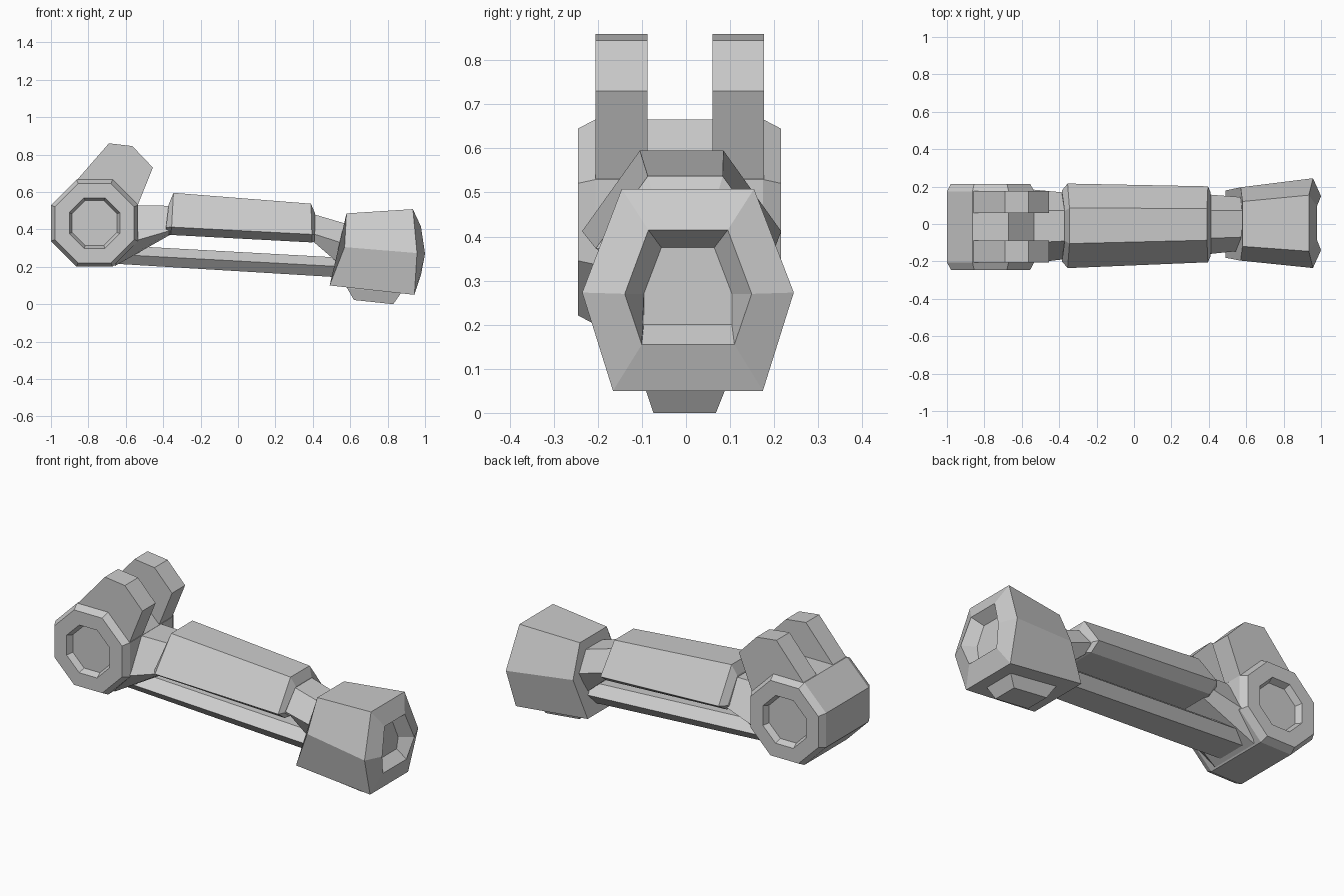
import bpy, bmesh, math


def drift(x):
    # the whole arm is very slightly yawed about the vertical axis
    return -0.006 + 0.011 * x


def loft(name, rings):
    """Skin a list of equal-sized rings and cap both ends."""
    bm = bmesh.new()
    rows = [[bm.verts.new(p) for p in r] for r in rings]
    n = len(rows[0])
    for a, b in zip(rows, rows[1:]):
        for i in range(n):
            j = (i + 1) % n
            bm.faces.new((a[i], a[j], b[j], b[i]))
    bm.faces.new(rows[0])
    bm.faces.new(rows[-1])
    bmesh.ops.recalc_face_normals(bm, faces=bm.faces)
    me = bpy.data.meshes.new(name)
    bm.to_mesh(me)
    bm.free()
    ob = bpy.data.objects.new(name, me)
    bpy.context.collection.objects.link(ob)
    return ob


def section(*levels):
    """Symmetric cross-section from (x, half width, z) levels, top to bottom."""
    right = [(x, drift(x) + w, z) for x, w, z in levels]
    left = [(x, drift(x) - w, z) for x, w, z in levels]
    return right + left[::-1]


# Joint hub: octagonal drum with chamfered rims and recessed ends
HX, HZ, HY = -0.767, 0.433, -0.015


def octagon(y, apothem):
    r = apothem / math.cos(math.pi / 8)
    return [(HX + r * math.cos(math.pi / 8 + k * math.pi / 4), HY + y,
             HZ + r * math.sin(math.pi / 8 + k * math.pi / 4)) for k in range(8)]


steps = [(0.195, 0.12), (0.23, 0.135), (0.23, 0.212), (0.19, 0.233)]
loft("joint_hub", [octagon(-y, a) for y, a in steps]
     + [octagon(y, a) for y, a in reversed(steps)])

# Pair of hinge prongs rising from the hub
prong = [(-0.86, 0.665), (-0.69, 0.86), (-0.565, 0.845), (-0.455, 0.73),
         (-0.536, 0.53), (-0.70, 0.45)]
for side, y0, y1 in (("front", -0.205, -0.087), ("back", 0.06, 0.177)):
    loft("hinge_prong_" + side, [[(x, y, z) for x, z in prong] for y in (y0, y1)])

# Tapered neck from the hub to the upper bar
loft("hub_neck", [
    section((-0.60, 0.09, 0.53), (-0.58, 0.20, 0.33), (-0.66, 0.15, 0.203)),
    section((-0.34, 0.08, 0.525), (-0.34, 0.175, 0.40), (-0.355, 0.11, 0.375))])

# Upper bar: wide hexagonal casing with chamfered ends
loft("upper_bar", [
    section((-0.37, 0.08, 0.535), (-0.385, 0.19, 0.41), (-0.38, 0.13, 0.375)),
    section((-0.345, 0.095, 0.595), (-0.355, 0.226, 0.412), (-0.36, 0.16, 0.37)),
    section((0.39, 0.085, 0.537), (0.395, 0.203, 0.373), (0.395, 0.145, 0.33)),
    section((0.412, 0.07, 0.485), (0.41, 0.17, 0.373), (0.41, 0.12, 0.335))])

# Lower rod running parallel below the bar
loft("lower_rod", [
    section((-0.60, 0.07, 0.312), (-0.60, 0.13, 0.263), (-0.64, 0.085, 0.215)),
    section((0.60, 0.06, 0.246), (0.60, 0.12, 0.198), (0.60, 0.075, 0.14))])

# Neck from the bar into the cuff
loft("cuff_neck", [
    section((0.39, 0.075, 0.485), (0.39, 0.16, 0.38), (0.39, 0.11, 0.345)),
    section((0.61, 0.07, 0.42), (0.61, 0.14, 0.31), (0.57, 0.10, 0.19))])

# Flared cuff with a recessed socket in its end
loft("cuff", [
    section((0.58, 0.12, 0.485), (0.57, 0.196, 0.305), (0.49, 0.18, 0.10)),
    section((0.935, 0.15, 0.508), (0.957, 0.24, 0.273), (0.943, 0.17, 0.05)),
    section((0.978, 0.09, 0.415), (1.0, 0.144, 0.27), (0.978, 0.105, 0.155)),
    section((0.92, 0.06, 0.375), (0.93, 0.10, 0.27), (0.92, 0.10, 0.20))])

# Small tapered pad under the cuff
loft("cuff_pad", [
    [(0.56, -0.10, 0.12), (0.91, -0.10, 0.10), (0.91, 0.105, 0.10), (0.56, 0.105, 0.12)],
    [(0.585, -0.094, 0.083), (0.872, -0.094, 0.06), (0.872, 0.092, 0.06), (0.585, 0.092, 0.083)],
    [(0.62, -0.074, 0.022), (0.83, -0.074, 0.0), (0.83, 0.068, 0.0), (0.62, 0.068, 0.022)]])
